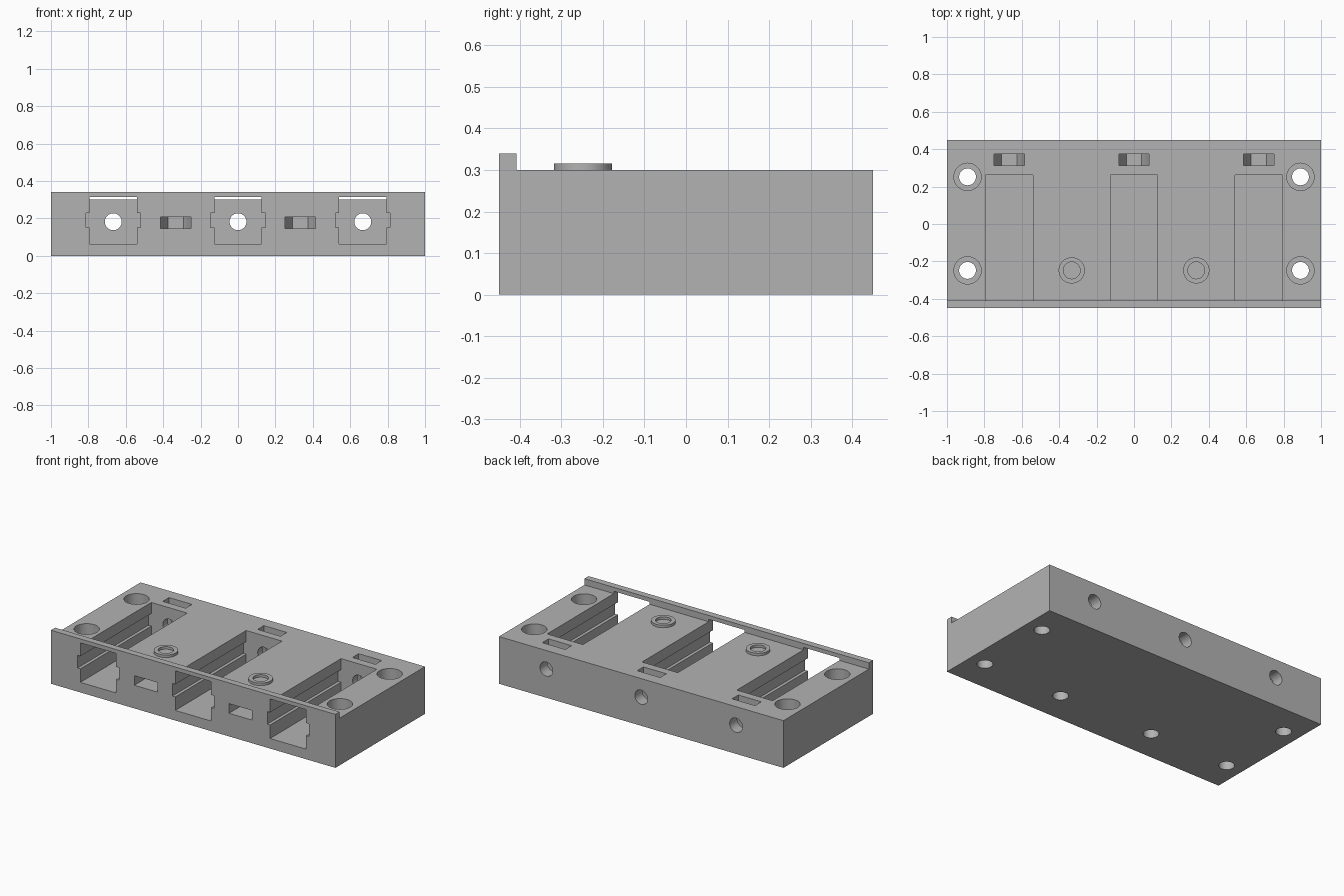
import bpy
import bmesh
from math import cos, sin, pi, radians
from mathutils import Vector

cube = bpy.data.objects.get("Cube")
if cube:
    bpy.data.objects.remove(cube, do_unlink=True)

grey = bpy.data.materials.new("plain grey")
grey.use_nodes = True
colour = (0.45, 0.45, 0.45, 1)
grey.diffuse_color = colour
grey.node_tree.nodes["Principled BSDF"].inputs["Base Color"].default_value = colour


def prism(name, profile, axis, lo, hi):
    """Extrude a 2D profile along an axis; the profile uses the other two axes in order."""
    def place(p, t):
        co = list(p)
        co.insert("xyz".index(axis), t)
        return Vector(co)

    bm = bmesh.new()
    low = [bm.verts.new(place(p, lo)) for p in profile]
    high = [bm.verts.new(place(p, hi)) for p in profile]
    bm.faces.new(low)
    bm.faces.new(high)
    for i in range(len(profile)):
        j = (i + 1) % len(profile)
        bm.faces.new((low[i], low[j], high[j], high[i]))
    bmesh.ops.recalc_face_normals(bm, faces=bm.faces)
    mesh = bpy.data.meshes.new(name)
    bm.to_mesh(mesh)
    bm.free()
    mesh.materials.append(grey)
    obj = bpy.data.objects.new(name, mesh)
    bpy.context.collection.objects.link(obj)
    return obj


def circle(u, v, r, n=48):
    return [(u + r * cos(2 * pi * i / n), v + r * sin(2 * pi * i / n)) for i in range(n)]


def nut_slot(u, v, end):
    """Half hexagon around (u, v) whose straight sides run out to the given end."""
    r = 0.081
    s = -1 if end > v else 1
    h = s * r * sin(pi / 3)
    return [(u - r, end), (u - r, v), (u - r / 2, v + h),
            (u + r / 2, v + h), (u + r, v), (u + r, end)]


def cut(target, *args):
    cutter = prism("cutter", *args)
    cutter.hide_render = True
    mod = target.modifiers.new("cut", 'BOOLEAN')
    mod.operation = 'DIFFERENCE'
    mod.solver = 'EXACT'
    mod.object = cutter
    bpy.context.view_layer.objects.active = target
    bpy.ops.object.modifier_apply(modifier=mod.name)
    bpy.data.objects.remove(cutter, do_unlink=True)


def smooth(obj):
    bpy.ops.object.select_all(action='DESELECT')
    obj.select_set(True)
    bpy.context.view_layer.objects.active = obj
    bpy.ops.object.shade_smooth_by_angle(angle=radians(30))


# Block with a raised lip along the front edge
front, back, top, lip_top = -0.45, 0.45, 0.3, 0.34
body = prism("body", [(front, 0), (back, 0), (back, top), (-0.408, top),
                      (-0.408, lip_top), (front, lip_top)], 'x', -1, 1)

# Three open channels with side grooves, each with a back hole and nut slot
w, g = 0.126, 0.146
for x in (-0.667, 0, 0.667):
    section = [(x - w, 0.064), (x + w, 0.064), (x + w, 0.15), (x + g, 0.15),
               (x + g, 0.23), (x + w, 0.23), (x + w, 0.315), (x - w, 0.315),
               (x - w, 0.23), (x - g, 0.23), (x - g, 0.15), (x - w, 0.15)]
    cut(body, section, 'y', -0.5, 0.262)
    cut(body, circle(x, 0.182, 0.045), 'y', 0.2, 0.5)
    cut(body, nut_slot(x, 0.182, 0.36), 'y', 0.312, 0.375)

# Counterbored corner screw holes
for x in (-0.89, 0.89):
    for y in (-0.248, 0.252):
        cut(body, circle(x, y, 0.045), 'z', -0.1, 0.4)
        cut(body, circle(x, y, 0.073), 'z', 0.15, 0.4)

# Blind screw holes from below, with nut slots from the front
for x in (-0.333, 0.333):
    cut(body, circle(x, -0.248, 0.045), 'z', -0.1, 0.27)
    cut(body, nut_slot(x, -0.248, -0.5), 'z', 0.147, 0.208)
smooth(body)

# Ring bosses on top
for x, side in ((-0.333, "right"), (0.333, "left")):
    boss = prism(side + "_boss_ring", circle(x, -0.248, 0.07), 'z', top - 0.005, 0.316)
    cut(boss, circle(x, -0.248, 0.045), 'z', 0.2, 0.4)
    smooth(boss)
